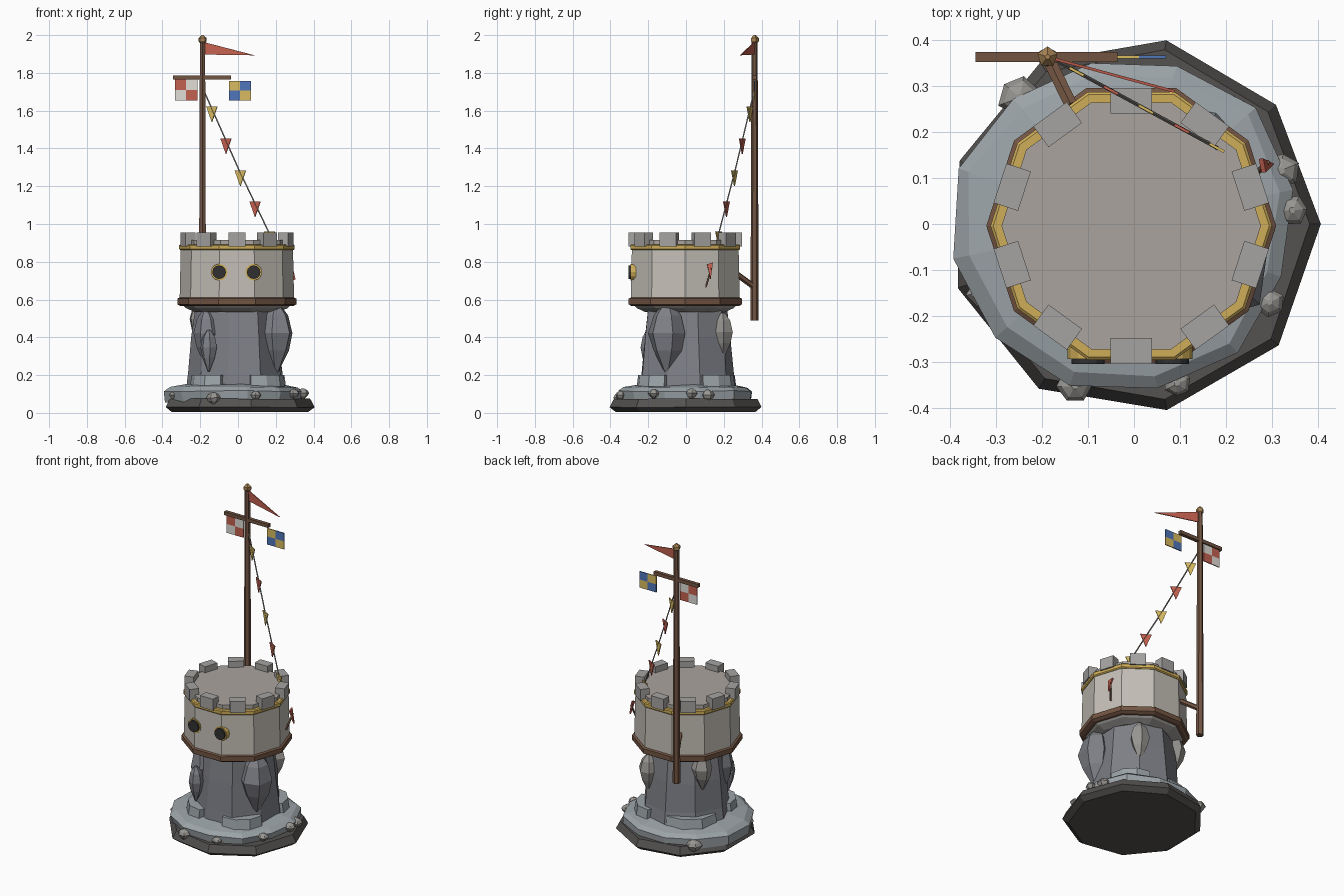
import bpy, bmesh, math, random
from math import sin, cos, pi, radians
from mathutils import Vector

if "Cube" in bpy.data.objects:
    bpy.data.objects.remove(bpy.data.objects["Cube"])

random.seed(4)
MATS = {}
COL = dict(dark=(.09, .085, .08), ledge=(.33, .37, .39), rock=(.21, .215, .24), stone=(.32, .31, .29),
           wall=(.55, .52, .47), merlon=(.38, .37, .36), deck=(.4, .37, .34), wood=(.17, .09, .055),
           gold=(.62, .42, .1), black=(.03, .03, .03), red=(.55, .12, .08), white=(.75, .72, .68),
           blue=(.08, .18, .5), yellow=(.7, .5, .12), rope=(.3, .28, .25), brass=(.4, .23, .09))


def mat(key):
    if key not in MATS:
        MATS[key] = bpy.data.materials.new(key)
        MATS[key].diffuse_color = (*COL[key], 1)
    return MATS[key]


def make(name, bm, color):
    bmesh.ops.recalc_face_normals(bm, faces=bm.faces)
    me = bpy.data.meshes.new(name)
    bm.to_mesh(me)
    bm.free()
    me.materials.append(mat(color))
    ob = bpy.data.objects.new(name, me)
    bpy.context.collection.objects.link(ob)
    return ob


def loft(name, n, prof, color, c=(0, 0), rot=0.0, jit=0.0):
    """Stack of n-sided rings given as (radius, z), optionally roughened."""
    bm = bmesh.new()
    side = [1 + random.uniform(-jit, jit) for _ in range(n)]
    rings = []
    for r, z in prof:
        rings.append([])
        for i in range(n):
            a = rot + 2 * pi * i / n
            k = r * side[i] * (1 + random.uniform(-jit, jit) * .4)
            rings[-1].append(bm.verts.new((c[0] + k * cos(a), c[1] + k * sin(a),
                                           z + random.uniform(-jit, jit) * .08)))
    for a, b in zip(rings, rings[1:]):
        for i in range(n):
            bm.faces.new((a[i], a[(i + 1) % n], b[(i + 1) % n], b[i]))
    bm.faces.new(rings[0])
    bm.faces.new(rings[-1])
    return make(name, bm, color)


def rod(name, p, q, r1, r2, color, n=6):
    p, q = Vector(p), Vector(q)
    bm = bmesh.new()
    bmesh.ops.create_cone(bm, cap_ends=True, segments=n, radius1=r1, radius2=r2, depth=(q - p).length)
    ob = make(name, bm, color)
    ob.location = (p + q) / 2
    ob.rotation_mode = 'QUATERNION'
    ob.rotation_quaternion = (q - p).to_track_quat('Z', 'Y')
    return ob


def box(name, loc, size, color, rz=0.0):
    bm = bmesh.new()
    bmesh.ops.create_cube(bm, size=1)
    bmesh.ops.scale(bm, vec=size, verts=bm.verts)
    ob = make(name, bm, color)
    ob.location = loc
    ob.rotation_euler.z = rz
    return ob


def boulder(name, loc, size, color, rz=0.0):
    """Faceted crystal-like rock: pointed top and bottom, uneven waist."""
    ob = loft(name, 6, [(.12, -1), (.75, -.35), (1, .15), (.72, .65), (.2, 1)], color, rot=.3, jit=.12)
    ob.scale = size
    ob.location = loc
    ob.rotation_euler.z = rz
    return ob


def cloth(name, pts, color, t=.006):
    """Thin flat flag from a polygon outline."""
    bm = bmesh.new()
    bm.faces.new([bm.verts.new(p) for p in pts])
    ob = make(name, bm, color)
    m = ob.modifiers.new('thick', 'SOLIDIFY')
    m.thickness, m.offset = t, 0
    return ob


# rocky base
loft('base_plate', 9, [(.375, .005), (.408, .03), (.385, .075)], 'dark', jit=.012)
loft('lower_ledge', 12, [(.365, .055), (.375, .115), (.345, .135), (.25, .15)], 'ledge', c=(-.022, 0), rot=.2, jit=.04)
loft('rock_column', 9, [(.265, .1), (.25, .22), (.235, .4), (.215, .57)], 'rock', rot=.3, jit=.05)


# upper broken ledge slabs hugging the column
def slab(a0, a1, z0, z1):
    bm = bmesh.new()
    lo, hi = [], []
    angs = [a0 + (a1 - a0) * i / 3 for i in range(4)]
    path = [(a, .18) for a in angs] + [(a, r) for a, r in zip(reversed(angs), (.275, .3, .295, .27))]
    for a, r in path:
        x, y = r * cos(radians(a)), r * sin(radians(a))
        lo.append(bm.verts.new((x, y, z0)))
        hi.append(bm.verts.new((x * .97, y * .97, z1)))
    n = len(path)
    for i in range(3):
        for s in (lo, hi):
            bm.faces.new((s[i], s[i + 1], s[n - 2 - i], s[n - 1 - i]))
    for i in range(n):
        j = (i + 1) % n
        bm.faces.new((lo[i], lo[j], hi[j], hi[i]))
    make('upper_ledge', bm, 'ledge')


for a0, a1 in ((200, 250), (285, 335), (20, 70), (100, 165)):
    slab(a0, a1, .14, .2)

# boulders on the column and stones on the base
for loc, size, rz, col in (((.2, -.1, .395), (.09, .1, .185), 0, 'rock'),
                           ((-.155, -.2, .33), (.048, .045, .11), .4, 'rock'),
                           ((.12, .195, .41), (.06, .06, .12), .8, 'stone'),
                           ((-.2, .12, .48), (.065, .065, .12), .2, 'stone'),
                           ((-.17, -.13, .4), (.06, .08, .15), .7, 'rock')):
    boulder('boulder', loc, size, col, rz)
for a, r, s, z in ((250, .375, .04, .075), (285, .36, .03, .09), (5, .345, .035, .1), (132, .37, .045, .075),
                   (20, .34, .04, .09), (205, .36, .035, .09), (330, .34, .03, .1)):
    boulder('base_stone', (r * cos(radians(a)), r * sin(radians(a)), z), (s, s, s * .85), 'stone', a)

# ten-sided drum with bands and deck
C = (-.006, -.004)
loft('drum_underside', 10, [(.225, .535), (.27, .555), (.29, .575)], 'stone', c=C)
loft('drum_lower_band', 10, [(.298, .565), (.315, .575), (.315, .605), (.305, .61)], 'wood', c=C)
loft('drum_wall', 10, [(.303, .6), (.297, .875)], 'wall', c=C)
loft('drum_gold_band', 10, [(.3, .862), (.306, .868), (.306, .887), (.3, .892)], 'gold', c=C)
loft('deck', 10, [(.282, .88), (.282, .916)], 'deck', c=C)
for i in range(10):
    a = radians(18 + 36 * i)
    box('merlon', (C[0] + .272 * cos(a), C[1] + .272 * sin(a), .918), (.056, .09, .072), 'merlon', a)

# two portholes on the front
for x in (-.1, .083):
    rod('porthole_rim', (x, -.265, .745), (x, -.293, .745), .044, .044, 'gold', 12)
    rod('porthole', (x, -.27, .745), (x, -.304, .745), .036, .036, 'black', 12)

# mast, finial, crossbar, brace
P = (-.188, .363)
rod('mast', (*P, .49), (*P, 1.97), .022, .016, 'wood')
loft('finial', 5, [(.012, 1.955), (.023, 1.968), (.023, 1.984), (.006, 2)], 'brass', c=P, rot=.3)
box('crossbar', (-.19, .363, 1.776), (.308, .022, .022), 'wood')
rod('brace', (-.135, .255, .745), (*P, .665), .016, .016, 'wood')

# long pennant
cloth('top_pennant', [(-.178, .36, 1.962), (-.178, .36, 1.897), (.088, .288, 1.893)], 'red')


# checkered flags hanging from the crossbar
def checker(name, x0, z1, w, h, cols):
    for i in range(2):
        for j in range(2):
            x, z = x0 + i * w / 2, z1 - j * h / 2
            cloth(name, [(x, .363, z), (x + w / 2, .363, z), (x + w / 2, .363, z - h / 2), (x, .363, z - h / 2)],
                  cols[(i + j) % 2])


checker('red_white_flag', -.333, 1.765, .118, .112, ('red', 'white'))
checker('blue_yellow_flag', -.048, 1.757, .118, .102, ('yellow', 'blue'))

# bunting rope with little triangles
A, B = Vector((-.178, .36, 1.7)), Vector((.185, .163, .91))
M = (A + B) / 2 - Vector((0, 0, .015))
rod('bunting_rope', A, M, .004, .004, 'rope', 4)
rod('bunting_rope', M, B, .004, .004, 'rope', 4)
d = Vector((B.x - A.x, B.y - A.y, 0)).normalized() * .033
for i, t in enumerate((.11, .315, .525, .74, .95)):
    p = A.lerp(B, t) - Vector((0, 0, .03 * (1 - abs(2 * t - 1)) / 2))
    p.z += .012
    cloth('bunting', [p - d, p + d, p - Vector((0, 0, .083))], 'red' if i % 2 else 'yellow')

# small side pennant on the drum's right wall
rod('side_stick', (.262, .105, .665), (.29, .135, .765), .006, .006, 'wood', 4)
cloth('side_pennant', [(.282, .112, .785), (.276, .142, .795), (.3, .13, .705)], 'red', .01)

for m in bpy.data.materials:
    if m.users and not m.is_grease_pencil:
        m.use_nodes = True
        m.node_tree.nodes["Principled BSDF"].inputs["Base Color"].default_value = m.diffuse_color
